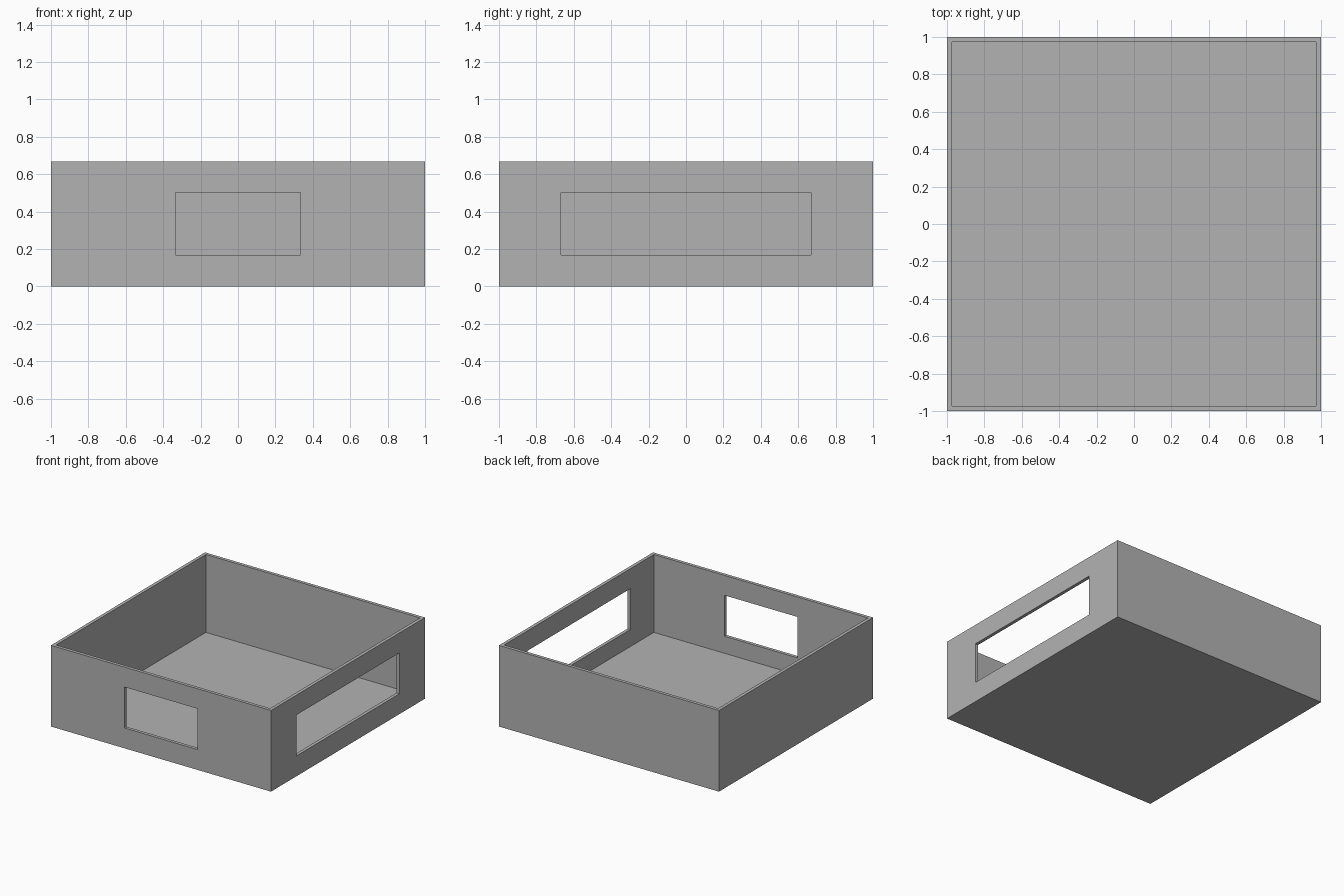
import bpy

cube = bpy.data.objects.get("Cube")
if cube:
    bpy.data.objects.remove(cube, do_unlink=True)

HALF, HEIGHT, WALL = 1.0, 0.667, 0.027
SILL, LINTEL = 0.167, 0.503

grey = bpy.data.materials.new("plain grey")
grey.use_nodes = True
colour = (0.45, 0.45, 0.45, 1)
grey.diffuse_color = colour
grey.node_tree.nodes["Principled BSDF"].inputs["Base Color"].default_value = colour


def box(name, low, high):
    """Axis-aligned box between two corners."""
    bpy.ops.mesh.primitive_cube_add(size=1)
    obj = bpy.context.object
    obj.name = name
    for v in obj.data.vertices:
        v.co = [h if c > 0 else l for c, l, h in zip(v.co, low, high)]
    obj.data.materials.append(grey)
    return obj


# Open tray
tray = box("tray", (-HALF, -HALF, 0), (HALF, HALF, HEIGHT))
inner = HALF - WALL

# Hollow interior, small front window, long window on the left wall
cutters = [
    box("interior_cutter", (-inner, -inner, WALL), (inner, inner, HEIGHT + 0.2)),
    box("front_window_cutter", (-0.333, -HALF - 0.1, SILL), (0.333, -HALF + 0.1, LINTEL)),
    box("side_window_cutter", (HALF - 0.1, -0.667, SILL), (HALF + 0.1, 0.667, LINTEL)),
]
for cutter in cutters:
    cut = tray.modifiers.new(cutter.name, "BOOLEAN")
    cut.operation = "DIFFERENCE"
    cut.solver = "EXACT"
    cut.object = cutter

# Apply the cuts, then remove the helpers
bpy.ops.object.select_all(action="DESELECT")
bpy.context.view_layer.objects.active = tray
tray.select_set(True)
for cutter in cutters:
    bpy.ops.object.modifier_apply(modifier=cutter.name)
    bpy.data.objects.remove(cutter, do_unlink=True)
